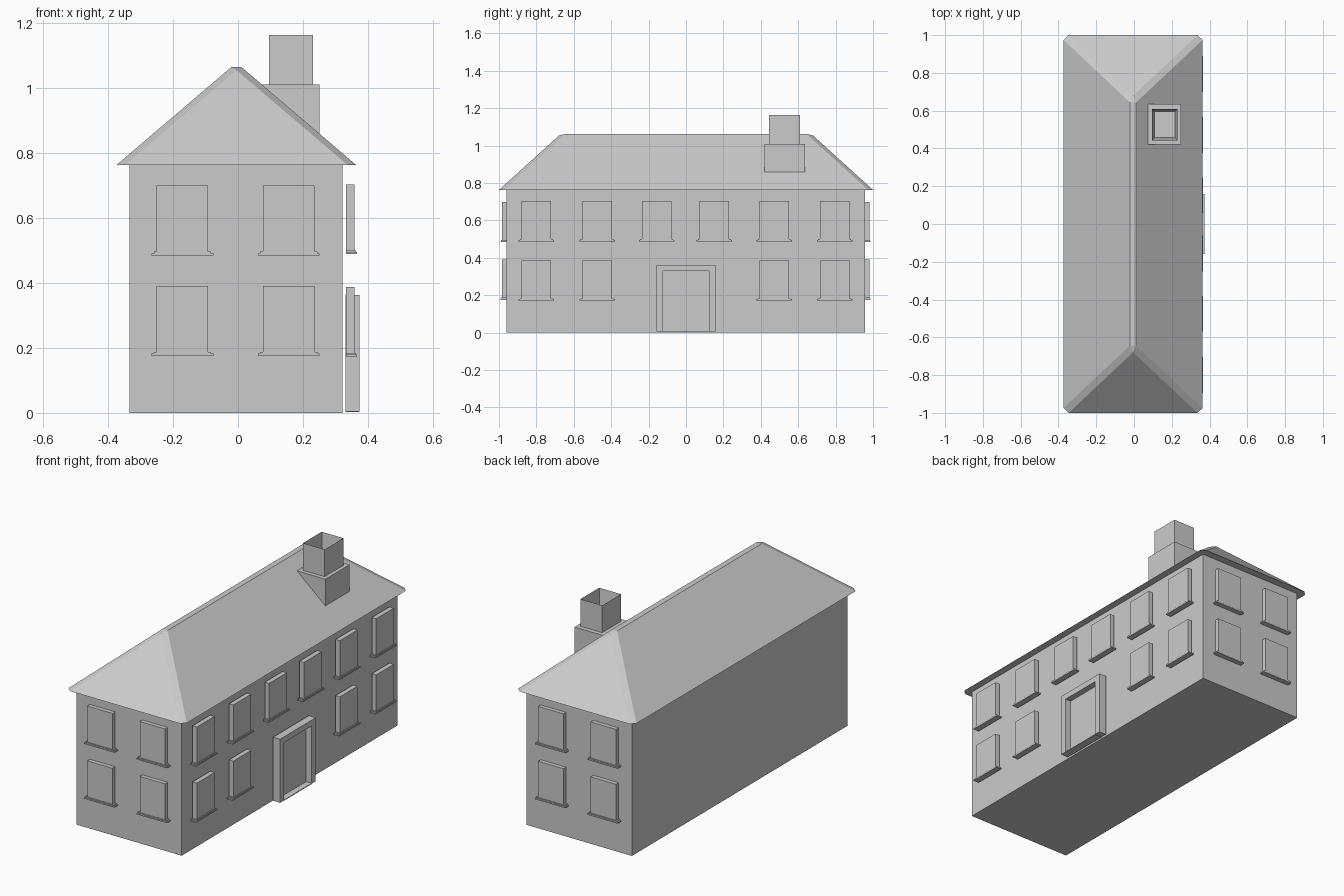
import bpy, bmesh
from math import pi
from mathutils import Matrix, Vector

if "Cube" in bpy.data.objects:
    bpy.data.objects.remove(bpy.data.objects["Cube"])


def finish(name, bm):
    bmesh.ops.recalc_face_normals(bm, faces=bm.faces)
    me = bpy.data.meshes.new(name)
    bm.to_mesh(me)
    bm.free()
    ob = bpy.data.objects.new(name, me)
    bpy.context.collection.objects.link(ob)
    return ob


def add_box(bm, x, y, z):
    m = Matrix.Translation(((x[0] + x[1]) / 2, (y[0] + y[1]) / 2, (z[0] + z[1]) / 2))
    m = m @ Matrix.Diagonal((x[1] - x[0], y[1] - y[0], z[1] - z[0], 1))
    return bmesh.ops.create_cube(bm, size=1, matrix=m)["verts"]


def add_prism(bm, pts, offset):
    face = bm.faces.new([bm.verts.new(p) for p in pts])
    ext = bmesh.ops.extrude_face_region(bm, geom=[face], use_keep_orig=True)["geom"]
    bmesh.ops.translate(bm, vec=offset,
                        verts=[g for g in ext if isinstance(g, bmesh.types.BMVert)])


# walls
bm = bmesh.new()
add_box(bm, (-0.333, 0.322), (-0.961, 0.957), (0, 0.763))
finish("walls", bm)

# hipped roof with chamfered ridge and hips
bm = bmesh.new()
CX, HX, EAVE, TOP = -0.005, 0.368, 0.763, 1.077
base = [bm.verts.new((CX + sx * HX, sy, EAVE))
        for sx, sy in ((-1, -1), (1, -1), (1, 1), (-1, 1))]
r0 = bm.verts.new((CX, -0.654, TOP))
r1 = bm.verts.new((CX, 0.654, TOP))
a, b, c, d = base
for f in ((d, c, b, a), (a, b, r0), (b, c, r1, r0), (c, d, r1), (d, a, r0, r1)):
    bm.faces.new(f)
upper = [e for e in bm.edges if r0 in e.verts or r1 in e.verts]
bmesh.ops.bevel(bm, geom=upper, offset=0.021, segments=1, affect='EDGES', profile=0.5)
finish("roof", bm)

# chimney: wedge base resting on the slope, and a hollow stack
bm = bmesh.new()
add_prism(bm, [(0.072, 0.42, 1.01), (0.25, 0.42, 1.01), (0.25, 0.42, 0.858)],
          Vector((0, 0.215, 0)))
finish("chimney_base", bm)
bm = bmesh.new()
add_box(bm, (0.095, 0.23), (0.443, 0.61), (1.01, 1.163))
bm.faces.ensure_lookup_table()
cap = max(bm.faces, key=lambda f: f.calc_center_median().z)
bmesh.ops.inset_region(bm, faces=[cap], thickness=0.02)
bmesh.ops.translate(bm, verts=cap.verts, vec=(0, 0, -0.14))
finish("chimney_stack", bm)

# door surround with recessed door and threshold
bm = bmesh.new()
X, O, I = 0.33, 0.159, 0.123
outline = [(-O, 0.005), (-O, 0.363), (O, 0.363), (O, 0.005),
           (I, 0.005), (I, 0.33), (-I, 0.33), (-I, 0.005)]
add_prism(bm, [(X, y, z) for y, z in outline], Vector((0.043, 0, 0)))
finish("door_surround", bm)
bm = bmesh.new()
add_box(bm, (X, X + 0.008), (-I, I), (0.005, 0.33))
add_box(bm, (X, X + 0.043), (-I, I), (0.003, 0.007))
finish("door", bm)


def window(name, loc, angle, depth, flip):
    """Frame with one tall and two small recessed panes, above a stepped sill."""
    bm = bmesh.new()
    us = [-0.079, -0.069, -0.013, 0.008, 0.073, 0.079]
    zs = [0.012, 0.021, 0.125, 0.135, 0.204, 0.215]
    grid = [[bm.verts.new((u, -depth, z)) for u in us] for z in zs]
    panes = []
    for j in range(5):
        for i in range(5):
            f = bm.faces.new((grid[j][i], grid[j][i + 1], grid[j + 1][i + 1], grid[j + 1][i]))
            if (i == 1 and j in (1, 2, 3)) or (i == 3 and j in (1, 3)):
                panes.append(f)
    rim = [e for e in bm.edges if e.is_boundary]
    ext = bmesh.ops.extrude_edge_only(bm, edges=rim)["geom"]
    for v in [g for g in ext if isinstance(g, bmesh.types.BMVert)]:
        v.co.y = 0
    bmesh.ops.holes_fill(bm, edges=[e for e in bm.edges if e.is_boundary], sides=0)
    # sink the panes
    ext = bmesh.ops.extrude_face_region(bm, geom=panes)["geom"]
    bmesh.ops.translate(bm, vec=(0, 0.012, 0),
                        verts=[g for g in ext if isinstance(g, bmesh.types.BMVert)])
    # sill
    add_box(bm, (-0.095, 0.095), (-depth - 0.007, 0), (0, 0.007))
    add_box(bm, (-0.088, 0.088), (-depth - 0.004, 0), (0.007, 0.012))
    m = Matrix.Translation(loc) @ Matrix.Rotation(angle, 4, 'Z')
    if flip:
        m = m @ Matrix.Diagonal((-1, 1, 1, 1))
    bmesh.ops.transform(bm, matrix=m, verts=bm.verts)
    finish(name, bm)


# windows on both ends and along the entrance side
side = [(-0.80, 1), (-0.475, 0), (-0.157, 1), (0.152, 1), (0.472, 0), (0.795, 1)]
for row, z in (("upper", 0.484), ("lower", 0.175)):
    for k, x in enumerate((-0.171, 0.156)):
        window(f"front_window_{row}_{k}", (x, -0.961, z), 0, 0.023, k == 1)
        window(f"rear_window_{row}_{k}", (x, 0.957, z), pi, 0.023, k == 0)
    for k, (y, flip) in enumerate(side):
        if row == "lower" and k in (2, 3):
            continue
        window(f"side_window_{row}_{k}", (0.332, y, z + (0.004 if row == "upper" else -0.003)),
               pi / 2, 0.027, flip)
